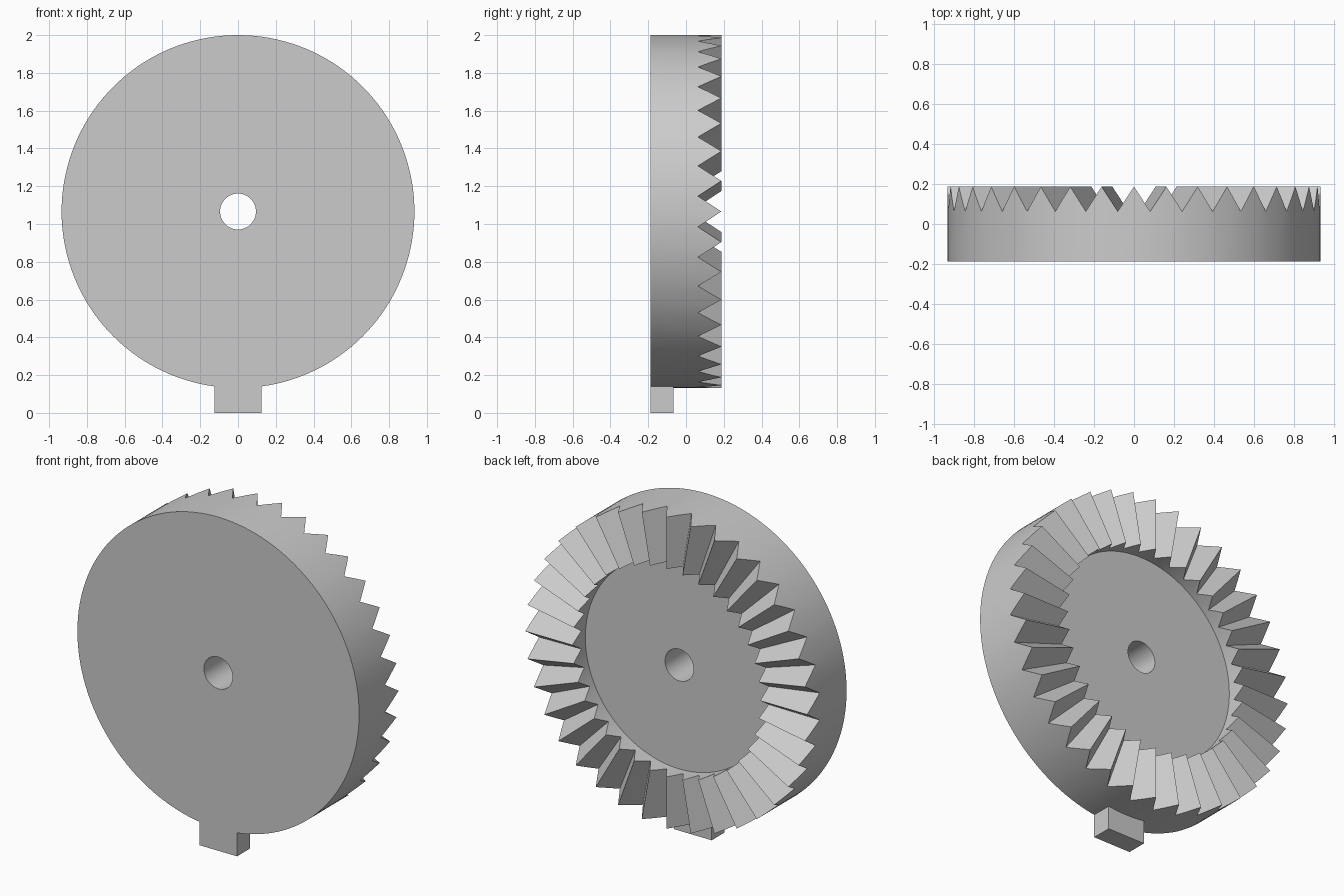
import bpy, bmesh
from math import sin, cos, pi

if "Cube" in bpy.data.objects:
    bpy.data.objects.remove(bpy.data.objects["Cube"], do_unlink=True)

CENTRE_Z = 1.066
OUTER, INNER, BORE = 0.934, 0.623, 0.095
FRONT, FLOOR, TIP = -0.187, 0.063, 0.187
TEETH, STEPS = 36, 4              # steps along each tooth
COUNT = TEETH * STEPS

grey = bpy.data.materials.new("plain grey")
grey.use_nodes = True
grey.diffuse_color = (0.6, 0.6, 0.6, 1)
grey.node_tree.nodes["Principled BSDF"].inputs["Base Color"].default_value = (0.6, 0.6, 0.6, 1)


def finish(bm, name):
    bmesh.ops.recalc_face_normals(bm, faces=bm.faces)
    mesh = bpy.data.meshes.new(name)
    bm.to_mesh(mesh)
    bm.free()
    mesh.materials.append(grey)
    obj = bpy.data.objects.new(name, mesh)
    bpy.context.collection.objects.link(obj)
    bpy.ops.object.select_all(action='DESELECT')
    obj.select_set(True)
    bpy.context.view_layer.objects.active = obj
    bpy.ops.object.shade_smooth_by_angle(angle=0.5)


def tooth_y(radius, i):
    # Zigzag whose depth shrinks towards the axis
    half = STEPS / 2
    drop = 1 - abs(i % STEPS - half) / half
    return TIP - (TIP - FLOOR) * drop * radius / OUTER


# Gear body: closed profile of rings swept round the y axis
bm = bmesh.new()
profile = [(BORE, FRONT), (OUTER, FRONT), (OUTER, None),
           (INNER, None), (INNER, FLOOR), (BORE, FLOOR)]
rings = []
for radius, y in profile:
    ring = []
    for i in range(COUNT):
        a = 2 * pi * i / COUNT
        depth = tooth_y(radius, i) if y is None else y
        ring.append(bm.verts.new((radius * sin(a), depth, CENTRE_Z + radius * cos(a))))
    rings.append(ring)
for k, ring in enumerate(rings):
    following = rings[(k + 1) % len(rings)]
    for i in range(COUNT):
        j = (i + 1) % COUNT
        bm.faces.new((ring[i], ring[j], following[j], following[i]))
finish(bm, "crown_gear")

# Locating tab under the front rim
bm = bmesh.new()
bmesh.ops.create_cube(bm, size=1)
for v in bm.verts:
    v.co.x *= 0.25
    v.co.y = FRONT if v.co.y < 0 else -0.065
    v.co.z = 0 if v.co.z < 0 else 0.15
finish(bm, "locating_tab")
